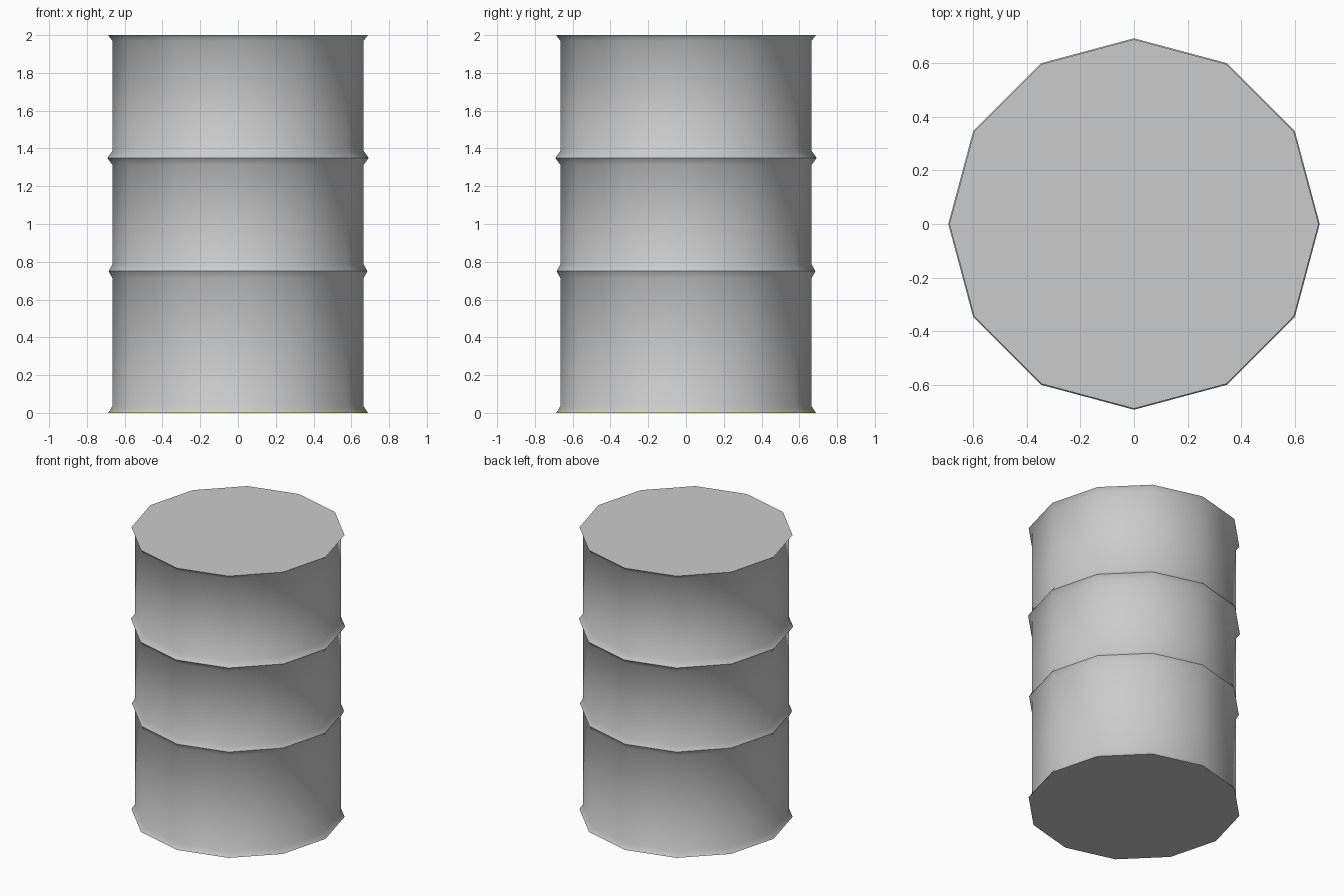
import bpy, bmesh
from math import pi, radians

cube = bpy.data.objects.get("Cube")
if cube:
    bpy.data.objects.remove(cube, do_unlink=True)

SIDES = 12
WALL = 0.665

# Painted steel
steel = bpy.data.materials.new("light_grey_steel")
steel.use_nodes = True
colour = (0.6, 0.6, 0.6, 1)
steel.diffuse_color = colour
steel.node_tree.nodes["Principled BSDF"].inputs["Base Color"].default_value = colour


def hoop(z, radius, half):
    """Pointed rolled hoop on the wall."""
    return [(WALL, z - half), (radius, z), (WALL, z + half)]


# Side profile: flared rims at both ends, two hoops between
profile = [(0.688, 0), (WALL, 0.035)]
profile += hoop(0.75, 0.685, 0.037) + hoop(1.35, 0.692, 0.037)
profile += [(WALL, 1.97), (0.688, 2)]

# Spin the profile into the drum wall, then cap the ends
bm = bmesh.new()
verts = [bm.verts.new((r, 0, z)) for r, z in profile]
edges = [bm.edges.new(pair) for pair in zip(verts, verts[1:])]
bmesh.ops.spin(bm, geom=verts + edges, cent=(0, 0, 0), axis=(0, 0, 1),
               angle=2 * pi, steps=SIDES, use_merge=True)
bmesh.ops.remove_doubles(bm, verts=bm.verts, dist=0.0001)
bmesh.ops.holes_fill(bm, edges=[e for e in bm.edges if e.is_boundary], sides=SIDES)
bmesh.ops.recalc_face_normals(bm, faces=bm.faces)

mesh = bpy.data.meshes.new("drum_body")
bm.to_mesh(mesh)
bm.free()
mesh.materials.append(steel)
drum = bpy.data.objects.new("drum_body", mesh)
bpy.context.collection.objects.link(drum)

# Smooth wall with crisp hoops and rims
bpy.ops.object.select_all(action='DESELECT')
drum.select_set(True)
bpy.context.view_layer.objects.active = drum
bpy.ops.object.shade_smooth_by_angle(angle=radians(50))
